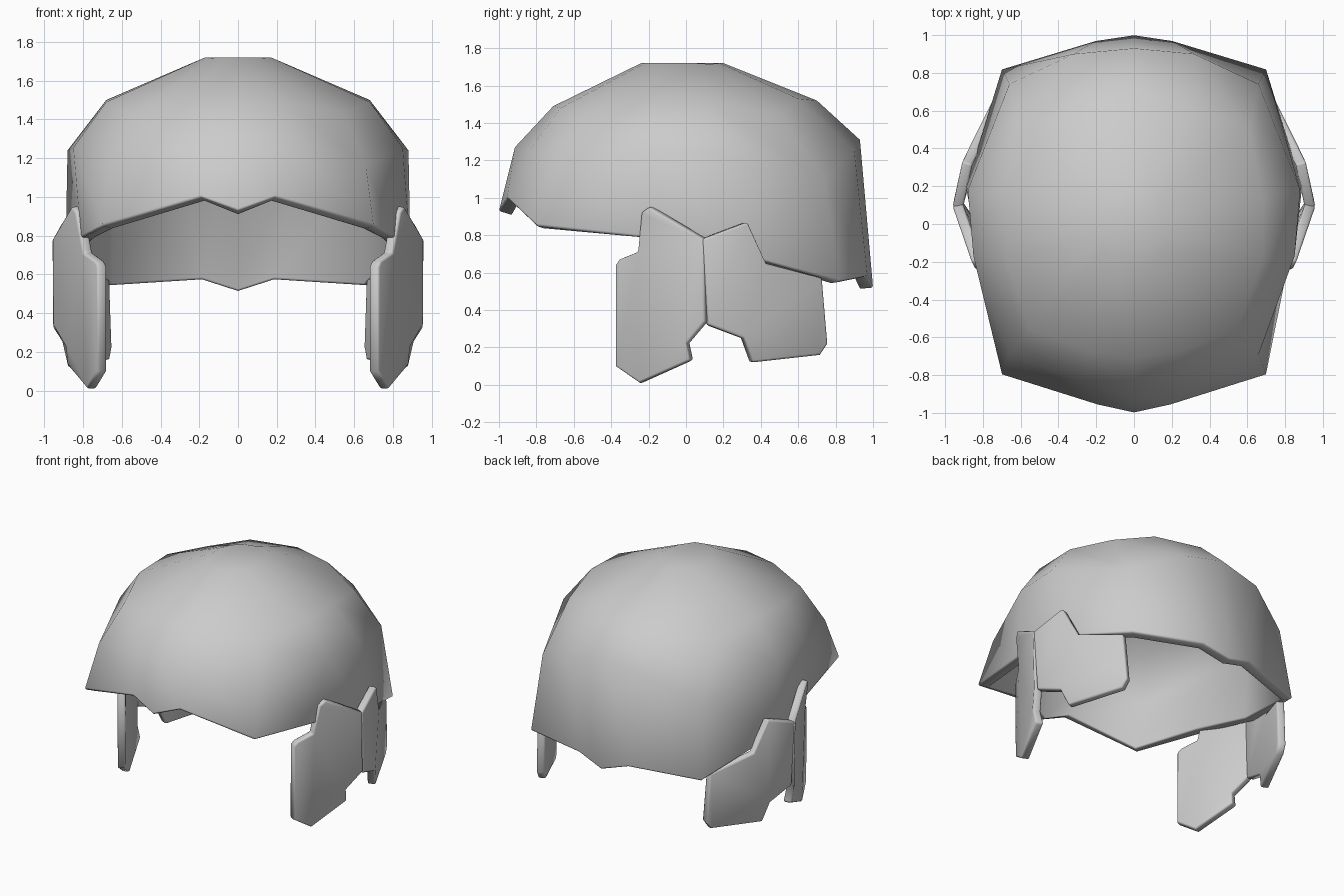
import bpy, bmesh, math

cube = bpy.data.objects.get("Cube")
if cube:
    bpy.data.objects.remove(cube)

grey = bpy.data.materials.new("light_grey")
grey.use_nodes = True
colour = (0.6, 0.6, 0.6, 1)
grey.diffuse_color = colour
grey.node_tree.nodes["Principled BSDF"].inputs["Base Color"].default_value = colour


def finish(name, bm, thickness, mirror=False, thick_verts=None):
    """Turn a bmesh surface into a smooth shaded plate with thickness."""
    mesh = bpy.data.meshes.new(name)
    bm.to_mesh(mesh)
    bm.free()
    mesh.materials.append(grey)
    ob = bpy.data.objects.new(name, mesh)
    bpy.context.collection.objects.link(ob)
    if mirror:
        ob.modifiers.new("Mirror", "MIRROR")
    solid = ob.modifiers.new("Thickness", "SOLIDIFY")
    solid.thickness = thickness
    solid.offset = -1
    if thick_verts:
        ob.vertex_groups.new(name="thick_rim").add(thick_verts, 1, "REPLACE")
        solid.vertex_group = "thick_rim"
        solid.thickness_vertex_group = 0.4
    edge = ob.modifiers.new("Soft rim", "BEVEL")
    edge.width = 0.012
    edge.segments = 2
    edge.limit_method = "ANGLE"
    edge.angle_limit = math.radians(60)
    bpy.ops.object.select_all(action="DESELECT")
    ob.select_set(True)
    bpy.context.view_layer.objects.active = ob
    bpy.ops.object.shade_smooth_by_angle(angle=math.radians(62))


# Helmet shell: half rings from front to back, top to rim
rings = [
    [(0, -.24, 1.72), (.08, -.22, 1.72), (.15, -.14, 1.715), (.17, -.06, 1.72),
     (.17, .05, 1.72), (.15, .13, 1.715), (.08, .18, 1.72), (0, .2, 1.72)],
    [(0, -.71, 1.49), (.25, -.67, 1.48), (.55, -.56, 1.43), (.68, -.18, 1.49),
     (.68, .14, 1.5), (.61, .5, 1.44), (.32, .6, 1.53), (0, .7, 1.52)],
    [(0, -.915, 1.27), (.28, -.84, 1.25), (.66, -.69, 1.16), (.85, -.17, 1.255),
     (.88, .18, 1.24), (.66, .74, 1.1), (.32, .9, 1.25), (0, .93, 1.31)],
    [(0, -1, .93), (.19, -.96, 1), (.7, -.8, .85), (.81, -.24, .79),
     (.89, .2, .72), (.7, .82, .55), (.2, .97, .58), (0, 1, .52)],
]
bm = bmesh.new()
loops = []
for half in rings:
    full = half + [(-x, y, z) for x, y, z in half[-2:0:-1]]
    loops.append([bm.verts.new(p) for p in full])
bm.faces.new(loops[0])
for upper, lower in zip(loops, loops[1:]):
    for i in range(len(upper)):
        j = (i + 1) % len(upper)
        bm.faces.new((upper[i], lower[i], lower[j], upper[j]))
bmesh.ops.recalc_face_normals(bm, faces=bm.faces)
bm.verts.index_update()
finish("helmet_shell", bm, 0.075, thick_verts=[v.index for v in loops[-1]])


# Cheek guards: plates wrapped round the side of the head
def guard(name, points, panels):
    bm = bmesh.new()
    verts = [bm.verts.new(p) for p in points]
    for panel in panels:
        bm.faces.new([verts[i] for i in panel])
    bmesh.ops.recalc_face_normals(bm, faces=bm.faces)
    if sum(f.normal.x for f in bm.faces) < 0:
        bmesh.ops.reverse_faces(bm, faces=bm.faces)
    finish(name, bm, 0.055, mirror=True)


guard("front_cheek_guard", [
    (.725, -.38, .64), (.725, -.38, .1), (.78, -.25, .01), (.88, .02, .13),
    (.89, 0, .22), (.96, .1, .34), (.96, .09, .78), (.86, -.2, .95),
    (.84, -.24, .92), (.8, -.26, .71), (.74, -.36, .67)],
    [(0, 1, 2, 9, 10), (2, 3, 4, 9), (4, 5, 6, 9), (6, 7, 8, 9)])

guard("rear_cheek_guard", [
    (.96, .09, .78), (.91, .33, .87), (.86, .43, .65), (.71, .73, .57),
    (.7, .76, .22), (.71, .72, .16), (.88, .36, .12), (.91, .31, .25),
    (.955, .12, .32)],
    [(0, 1, 2, 7, 8), (2, 3, 4, 5, 6, 7)])
